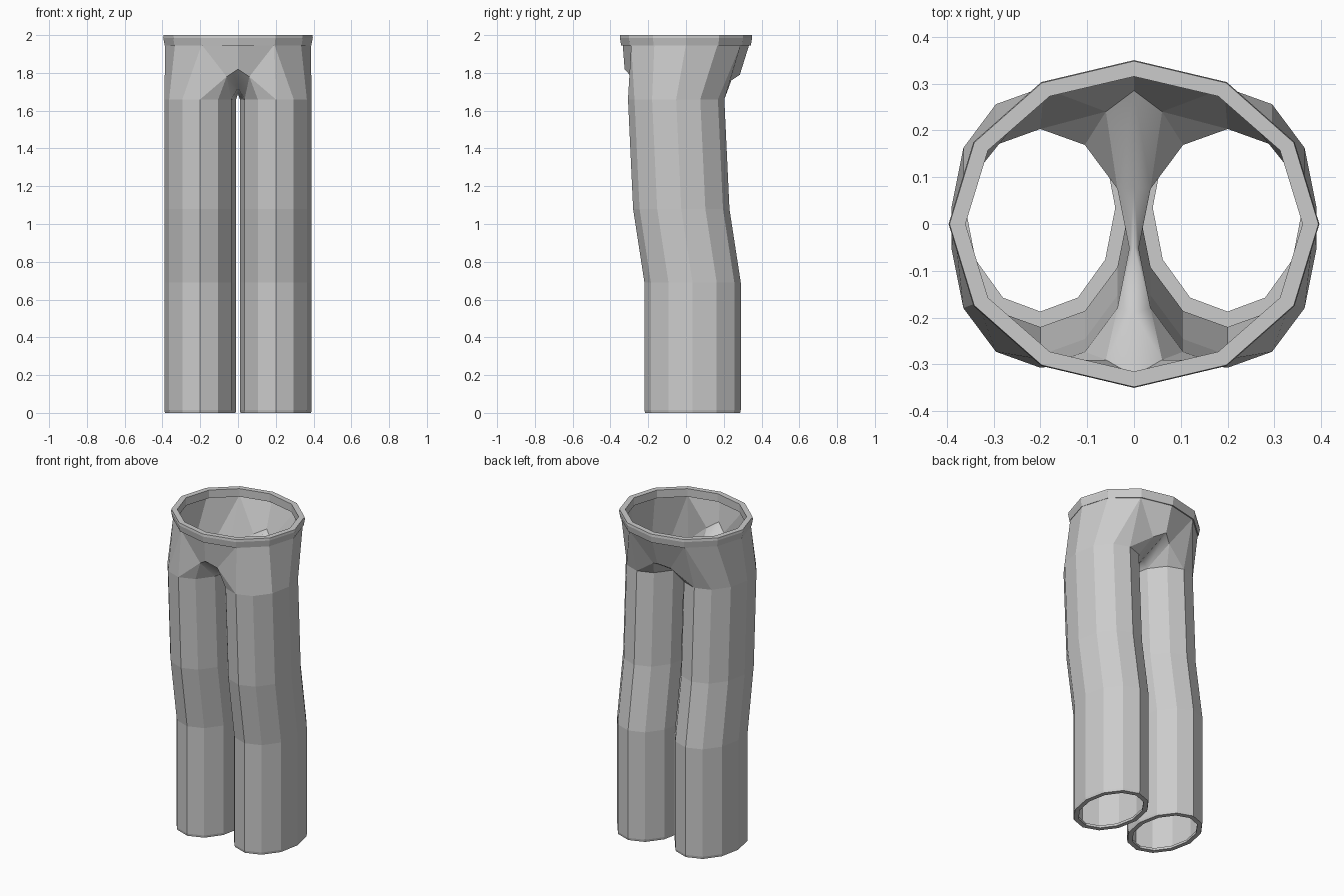
import bpy, bmesh
from math import sin, cos, radians

if "Cube" in bpy.data.objects:
    bpy.data.objects.remove(bpy.data.objects["Cube"])


def finish(bm, name, mirror=True):
    bmesh.ops.recalc_face_normals(bm, faces=bm.faces)
    me = bpy.data.meshes.new(name)
    bm.to_mesh(me)
    bm.free()
    ob = bpy.data.objects.new(name, me)
    bpy.context.collection.objects.link(ob)
    if mirror:
        ob.modifiers.new("mirror", 'MIRROR')
    return ob


def ring(bm, cx, cy, z, rx, ry):
    # 12-sided ring, index 0 at the front, 3 at +x, 6 at the back
    return [bm.verts.new((cx + rx * sin(radians(30 * k)), cy - ry * cos(radians(30 * k)), z))
            for k in range(12)]


def bridge(bm, a, b):
    for k in range(12):
        j = (k + 1) % 12
        bm.faces.new((a[k], a[j], b[j], b[k]))


# trouser leg and hip: one half, mirrored
bm = bmesh.new()
legs = [ring(bm, 0.2, cy, z, 0.19, 0.255)
        for cy, z in ((0.035, 0.015), (0.035, 0.69), (-0.025, 1.08), (-0.052, 1.66))]
for a, b in zip(legs, legs[1:]):
    bridge(bm, a, b)
L = legs[-1]
W = [bm.verts.new((0.385 * sin(radians(30 * k)), -0.335 * cos(radians(30 * k)), 1.95))
     for k in range(7)]
W[0].co.x = W[6].co.x = 0
# crotch seam on the centre line, and the crease points beside it
C = [bm.verts.new((0, y, z)) for y, z in
     ((-0.325, 1.82), (-0.19, 1.72), (-0.05, 1.69), (0.08, 1.70), (0.285, 1.79))]
P = bm.verts.new((0.06, -0.29, 1.78))
Q = bm.verts.new((0.06, 0.24, 1.76))
for f in ((L[1], L[2], W[2], W[1]), (L[2], L[3], W[3], W[2]),
          (L[3], L[4], W[4], W[3]), (L[4], L[5], W[5], W[4]),
          (L[0], L[1], W[1]), (L[5], L[6], W[5]),
          (L[0], W[1], P), (W[1], W[0], C[0], P), (L[11], L[0], P), (L[10], L[11], P),
          (L[6], Q, W[5]), (W[5], Q, C[4], W[6]), (L[6], L[7], Q), (L[7], L[8], Q)):
    bm.faces.new(f)
for f in ((P, C[0], C[1], L[10]), (L[10], C[1], C[2], L[9]),
          (L[9], C[2], C[3], L[8]), (L[8], C[3], C[4], Q)):
    bm.faces.new(f).smooth = True
finish(bm, "trouser_legs")


def band(name, cx, cy, profile, mirror):
    # closed loop of rings
    bm = bmesh.new()
    rings = [ring(bm, cx, cy, z, rx, ry) for rx, ry, z in profile]
    for i, r in enumerate(rings):
        bridge(bm, r, rings[(i + 1) % len(rings)])
    finish(bm, name, mirror)


# waistband and leg hems
band("waistband", 0, 0, ((0.388, 0.343, 1.945), (0.396, 0.35, 1.985), (0.394, 0.348, 2.0),
                         (0.36, 0.315, 2.0), (0.36, 0.315, 1.95)), False)
band("hem", 0.2, 0.035, ((0.19, 0.255, 0.015), (0.187, 0.252, 0.0),
                         (0.16, 0.222, 0.0), (0.16, 0.222, 0.015)), True)
